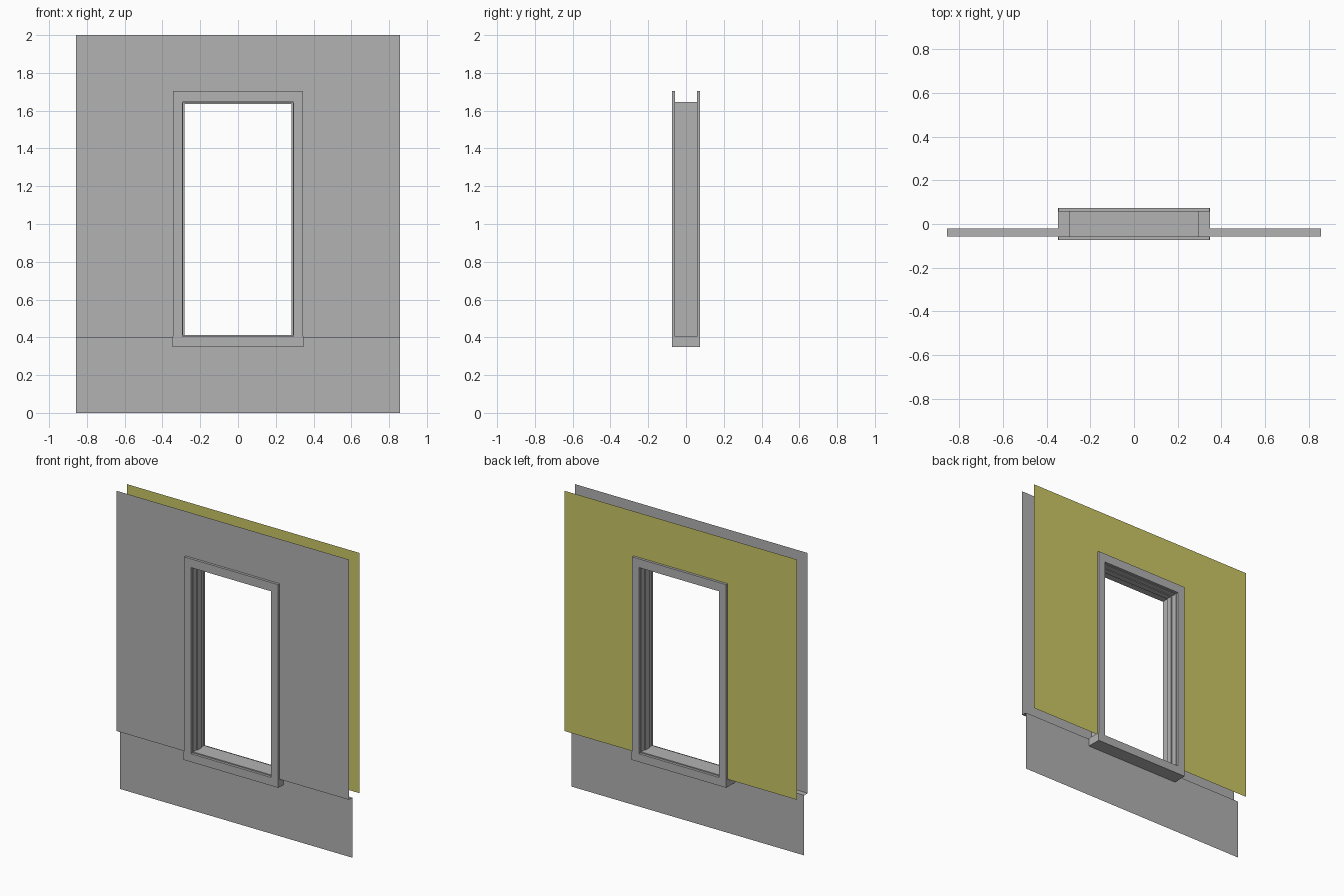
import bpy, bmesh

cube = bpy.data.objects.get("Cube")
if cube:
    bpy.data.objects.remove(cube, do_unlink=True)


def make_material(name, rgb):
    mat = bpy.data.materials.new(name)
    mat.use_nodes = True
    colour = (*rgb, 1)
    mat.diffuse_color = colour
    mat.node_tree.nodes["Principled BSDF"].inputs["Base Color"].default_value = colour
    return mat


GREY = make_material("grey", (0.448, 0.448, 0.448))
YELLOW = make_material("muted yellow", (0.604, 0.565, 0.133))

HALF_W, TOP, BASE = 0.857, 2.0, 0.40    # wall panels
FACE = 0.057                            # wall faces either side of y = 0
OUT = 0.074                             # outer face of the casing
LOWER_Y = -0.02                         # recessed lower panel
OPEN_X, OPEN_TOP = 0.295, 1.645         # window opening
TRIM_X, TRIM_TOP = 0.345, 1.703         # casing outline
SILL_TOP = 0.405


def finish(name, bm, mat):
    mesh = bpy.data.meshes.new(name)
    bm.to_mesh(mesh)
    bm.free()
    mesh.materials.append(mat)
    obj = bpy.data.objects.new(name, mesh)
    bpy.context.collection.objects.link(obj)
    return obj


def box(name, x, y, z):
    """Box between pairs of limits."""
    bm = bmesh.new()
    bmesh.ops.create_cube(bm, size=1)
    for v in bm.verts:
        v.co = [lim[0] if c < 0 else lim[1] for c, lim in zip(v.co, (x, y, z))]
    return finish(name, bm, GREY)


def sheet(name, outline, mat):
    bm = bmesh.new()
    bm.faces.new([bm.verts.new(p) for p in outline])
    return finish(name, bm, mat)


def arch(name, y, inner_x, inner_top, outer_x, outer_top, bottom, depth, mat):
    """Three-sided surround open at the bottom, extruded along y when deep."""
    bm = bmesh.new()
    rims = []
    for x, z in ((outer_x, outer_top), (inner_x, inner_top)):
        path = ((-x, bottom), (-x, z), (x, z), (x, bottom))
        rims.append([bm.verts.new((px, y, pz)) for px, pz in path])
    a, b = rims
    for i in range(3):
        bm.faces.new((a[i], a[i + 1], b[i + 1], b[i]))
    if depth:
        geom = bmesh.ops.extrude_face_region(bm, geom=bm.faces[:], use_keep_orig=True)["geom"]
        moved = [g for g in geom if isinstance(g, bmesh.types.BMVert)]
        bmesh.ops.translate(bm, verts=moved, vec=(0, depth, 0))
    bmesh.ops.recalc_face_normals(bm, faces=bm.faces)
    if not depth and (bm.faces[:][0].normal.y * y) < 0:
        bmesh.ops.reverse_faces(bm, faces=bm.faces)
    return finish(name, bm, mat)


# Wall sheets with the window opening
for name, y, mat in (("outer_wall", -FACE, GREY), ("inner_wall", FACE, YELLOW)):
    arch(name, y, OPEN_X, OPEN_TOP, HALF_W, TOP, BASE, 0, mat)

# Recessed panel below, joined by a narrow soffit
sheet("lower_wall", [(-HALF_W, LOWER_Y, 0), (HALF_W, LOWER_Y, 0),
                     (HALF_W, LOWER_Y, BASE), (-HALF_W, LOWER_Y, BASE)], GREY)
sheet("soffit", [(-HALF_W, -FACE, BASE), (-HALF_W, LOWER_Y, BASE),
                 (HALF_W, LOWER_Y, BASE), (HALF_W, -FACE, BASE)], GREY)

# Casing on both faces
for name, y in (("front_casing", -OUT), ("back_casing", FACE)):
    arch(name, y, OPEN_X, OPEN_TOP, TRIM_X, TRIM_TOP, SILL_TOP, OUT - FACE, GREY)

# Lining of the opening, with a raised stop along the middle
arch("lining", -FACE, OPEN_X - 0.005, OPEN_TOP - 0.004, OPEN_X, OPEN_TOP,
     SILL_TOP, 2 * FACE, GREY)
arch("window_stop", -0.02, OPEN_X - 0.012, OPEN_TOP - 0.009, OPEN_X - 0.004,
     OPEN_TOP - 0.003, SILL_TOP, 0.04, GREY)

# Sill and its slightly raised inner board
box("sill", (-0.348, 0.348), (-OUT, OUT), (0.35, SILL_TOP))
box("sill_board", (-OPEN_X, OPEN_X), (-FACE, FACE), (SILL_TOP - 0.01, 0.412))
